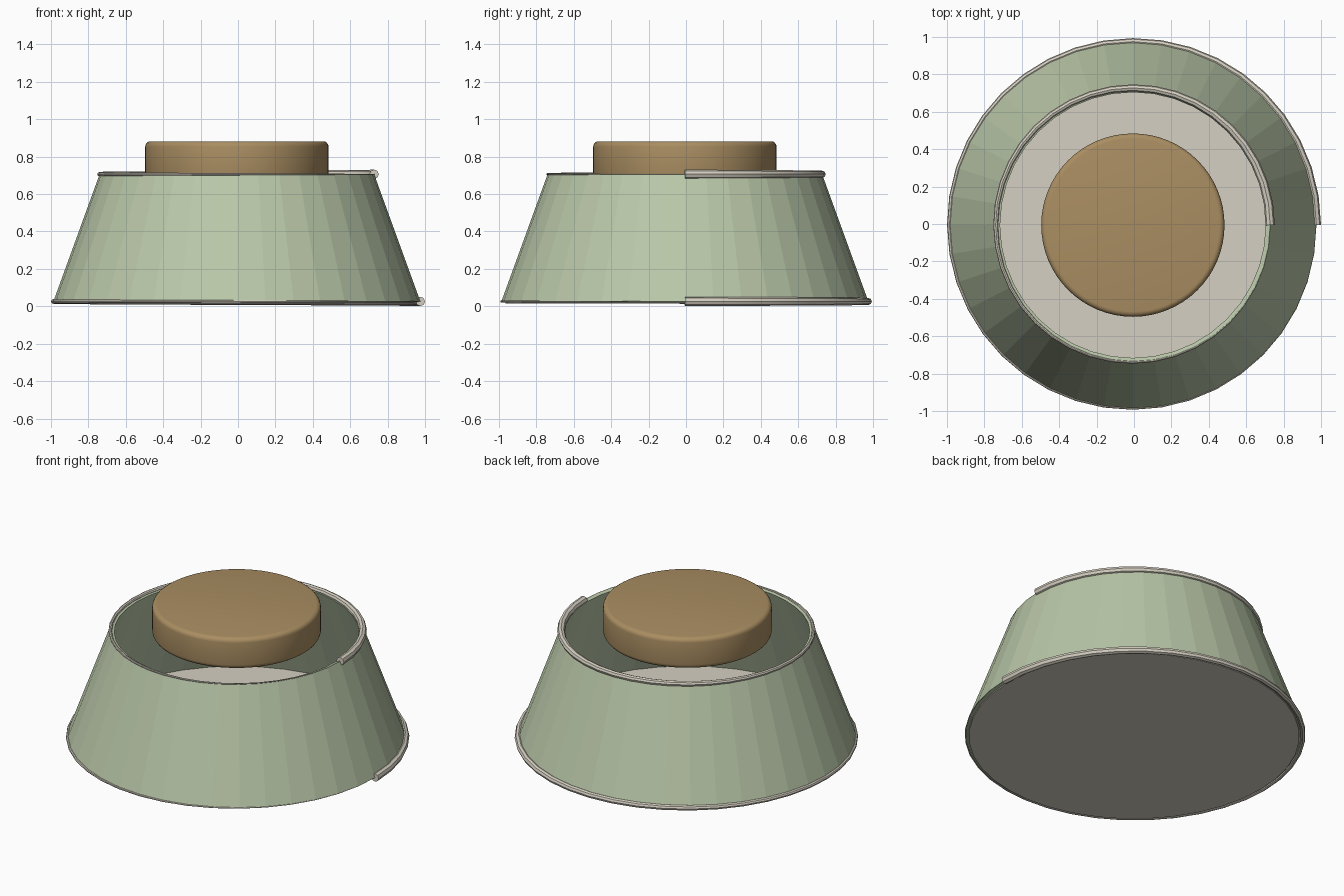
import bpy, bmesh, math

cube = bpy.data.objects.get("Cube")
if cube:
    bpy.data.objects.remove(cube, do_unlink=True)

CX = CY = -0.006      # body axis, offset by the swelling of the rims
SEGMENTS = 40


def material(name, srgb):
    linear = [((c / 255 + 0.055) / 1.055) ** 2.4 for c in srgb]
    mat = bpy.data.materials.new(name)
    mat.use_nodes = True
    mat.diffuse_color = (*linear, 1)
    mat.node_tree.nodes["Principled BSDF"].inputs["Base Color"].default_value = (*linear, 1)
    return mat


sage = material("sage green", (186, 200, 169))
cream = material("cream", (214, 208, 194))
tan = material("tan", (170, 142, 98))


def lathe(name, profile, mat, closed=False, segments=SEGMENTS):
    """Revolve (radius, z) points about the body axis."""
    bm = bmesh.new()
    rings = []
    for r, z in profile:
        rings.append([bm.verts.new((r * math.cos(a), r * math.sin(a), z))
                      for a in (math.tau * i / segments for i in range(segments))])
    pairs = list(zip(rings, rings[1:]))
    if closed:
        pairs.append((rings[-1], rings[0]))
    else:
        bm.faces.new(rings[0])
        bm.faces.new(rings[-1])
    for low, high in pairs:
        for i in range(segments):
            j = (i + 1) % segments
            bm.faces.new((low[i], low[j], high[j], high[i]))
    bmesh.ops.recalc_face_normals(bm, faces=bm.faces)
    mesh = bpy.data.meshes.new(name)
    bm.to_mesh(mesh)
    bm.free()
    mesh.materials.append(mat)
    obj = bpy.data.objects.new(name, mesh)
    obj.location = (CX, CY, 0)
    bpy.context.collection.objects.link(obj)
    return obj


def select_only(obj):
    bpy.ops.object.select_all(action='DESELECT')
    obj.select_set(True)
    bpy.context.view_layer.objects.active = obj


def tapered_rim(name, radius, z):
    """Tube around the edge, thick at +x and thinning anticlockwise."""
    curve = bpy.data.curves.new(name, 'CURVE')
    curve.dimensions = '3D'
    curve.bevel_depth = 0.025
    curve.bevel_resolution = 2
    curve.use_fill_caps = True
    spline = curve.splines.new('POLY')
    spline.points.add(SEGMENTS)
    for i, point in enumerate(spline.points):
        t = i / SEGMENTS
        a = math.tau * t
        point.co = (radius * math.cos(a), radius * math.sin(a), z, 1)
        point.radius = max(1 - t, 0.02)
    curve.materials.append(cream)
    obj = bpy.data.objects.new(name, curve)
    obj.location = (CX, CY, 0)
    bpy.context.collection.objects.link(obj)
    select_only(obj)
    bpy.ops.object.convert(target='MESH')
    bpy.ops.object.shade_smooth_by_angle(angle=math.radians(30))


# Sloping hollow wall
lathe("wall", [(0.981, 0.026), (0.734, 0.706), (0.71, 0.7), (0.957, 0.02)], sage, closed=True)

# Floor plate
lathe("floor", [(0.96, 0.014), (0.96, 0.034)], cream)

# Rims
tapered_rim("bottom_rim", 0.981, 0.026)
tapered_rim("top_rim", 0.734, 0.706)

# Rounded disc in the opening
disc = lathe("disc", [(0.49, 0.685), (0.49, 0.882)], tan, segments=64)
bevel = disc.modifiers.new("rounded_edge", 'BEVEL')
bevel.width = 0.028
bevel.segments = 4
bevel.limit_method = 'ANGLE'
select_only(disc)
bpy.ops.object.modifier_apply(modifier=bevel.name)
bpy.ops.object.shade_smooth_by_angle(angle=math.radians(35))
